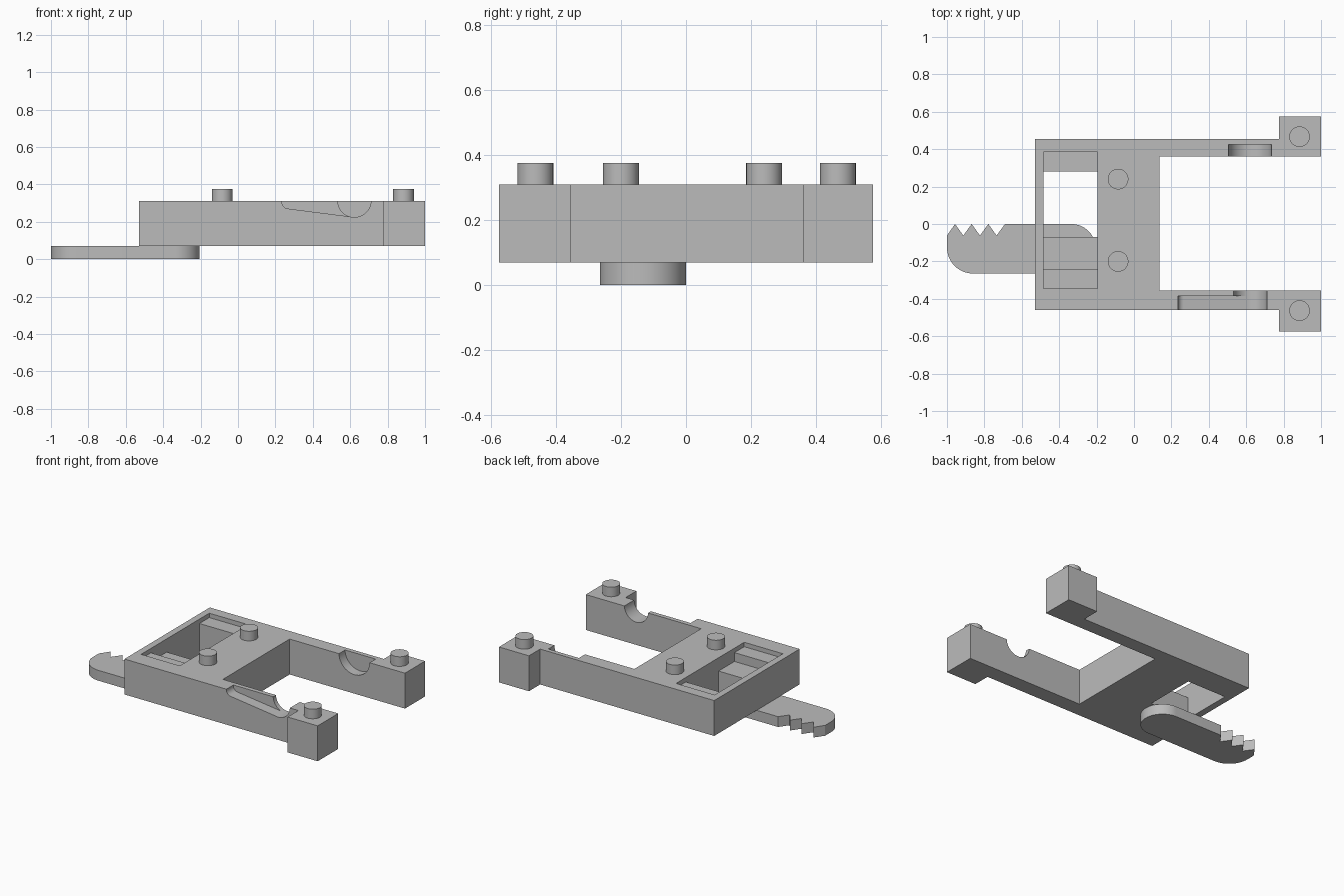
import bpy, bmesh
from math import sin, cos, pi, radians

cube = bpy.data.objects.get("Cube")
if cube:
    bpy.data.objects.remove(cube, do_unlink=True)

grey = bpy.data.materials.new("plain_grey")
grey.use_nodes = True
grey.diffuse_color = (0.5, 0.5, 0.5, 1)
grey.node_tree.nodes["Principled BSDF"].inputs["Base Color"].default_value = (0.5, 0.5, 0.5, 1)


def arc(cx, cy, r, start, end, steps=16):
    """Points on an arc, angles in degrees."""
    angles = [radians(start + (end - start) * i / steps) for i in range(steps + 1)]
    return [(cx + r * cos(a), cy + r * sin(a)) for a in angles]


def prism(name, outline, axis, low, high):
    """Extrude a closed 2D outline along the given axis."""
    place = {"x": lambda u, v, w: (w, u, v),
             "y": lambda u, v, w: (u, w, v),
             "z": lambda u, v, w: (u, v, w)}[axis]
    bm = bmesh.new()
    bottom = [bm.verts.new(place(u, v, low)) for u, v in outline]
    top = [bm.verts.new(place(u, v, high)) for u, v in outline]
    bm.faces.new(bottom)
    bm.faces.new(top)
    for i in range(len(outline)):
        j = (i + 1) % len(outline)
        bm.faces.new((bottom[i], bottom[j], top[j], top[i]))
    bmesh.ops.recalc_face_normals(bm, faces=bm.faces)
    mesh = bpy.data.meshes.new(name)
    bm.to_mesh(mesh)
    bm.free()
    mesh.materials.append(grey)
    obj = bpy.data.objects.new(name, mesh)
    bpy.context.collection.objects.link(obj)
    return obj


def activate(obj):
    bpy.ops.object.select_all(action="DESELECT")
    obj.select_set(True)
    bpy.context.view_layer.objects.active = obj


def smooth(obj):
    activate(obj)
    bpy.ops.object.shade_smooth_by_angle(angle=radians(30))


def cut(obj, cutter):
    """Subtract the cutter and remove it."""
    cutter.hide_render = True
    activate(obj)
    mod = obj.modifiers.new("cut", "BOOLEAN")
    mod.operation = "DIFFERENCE"
    mod.solver = "EXACT"
    mod.object = cutter
    bpy.ops.object.modifier_apply(modifier=mod.name)
    bpy.data.objects.remove(cutter, do_unlink=True)


BASE, TOP = 0.07, 0.31

# Forked frame with a square foot at the end of each arm
frame = prism("forked_frame", [
    (-0.53, -0.46), (0.775, -0.46), (0.775, -0.575), (1, -0.575),
    (1, -0.355), (0.135, -0.355), (0.135, 0.36), (1, 0.36),
    (1, 0.575), (0.775, 0.575), (0.775, 0.455), (-0.53, 0.455)], "z", BASE, TOP)

# Stepped pocket with an open floor in the middle
cut(frame, prism("pocket_cutter", [
    (-0.345, 0.5), (-0.345, 0.28), (-0.24, 0.28), (-0.24, 0.22), (-0.07, 0.22),
    (-0.07, 0), (0.28, 0), (0.28, 0.28), (0.385, 0.28), (0.385, 0.5)],
    "x", -0.485, -0.195))

# Sloping channel on the outside of the front arm
channel = [(0.235, 0.4)] + arc(0.27, 0.305, 0.035, 180, 262, 8) + [(0.62, 0.225), (0.62, 0.4)]
cut(frame, prism("channel_cutter", channel, "y", -0.6, -0.385))

# Round notches in both arms
cut(frame, prism("front_notch_cutter", arc(0.622, 0.313, 0.089, 0, 351, 39), "y", -0.6, -0.3))
cut(frame, prism("back_notch_cutter", arc(0.62, 0.313, 0.115, 0, 351, 39), "y", 0.3, 0.425))
smooth(frame)

# Pegs on top of the frame
for name, x, y in [("back_inner_peg", -0.085, 0.24), ("front_inner_peg", -0.085, -0.2),
                   ("back_end_peg", 0.885, 0.467), ("front_end_peg", 0.885, -0.463)]:
    smooth(prism(name, arc(x, y, 0.055, 0, 350, 35), "z", TOP - 0.01, 0.375))

# Flat lever with teeth along its back edge
teeth = [(-0.69 - 0.0445 * i, -0.062 * (i % 2)) for i in range(7)]
lever = (arc(-0.86, -0.125, 0.14, 180, 270) + arc(-0.335, -0.135, 0.13, 270, 360)
         + arc(-0.335, -0.13, 0.13, 0, 90) + teeth + [(-1, -0.062)])
smooth(prism("toothed_lever", lever, "z", 0, BASE))
